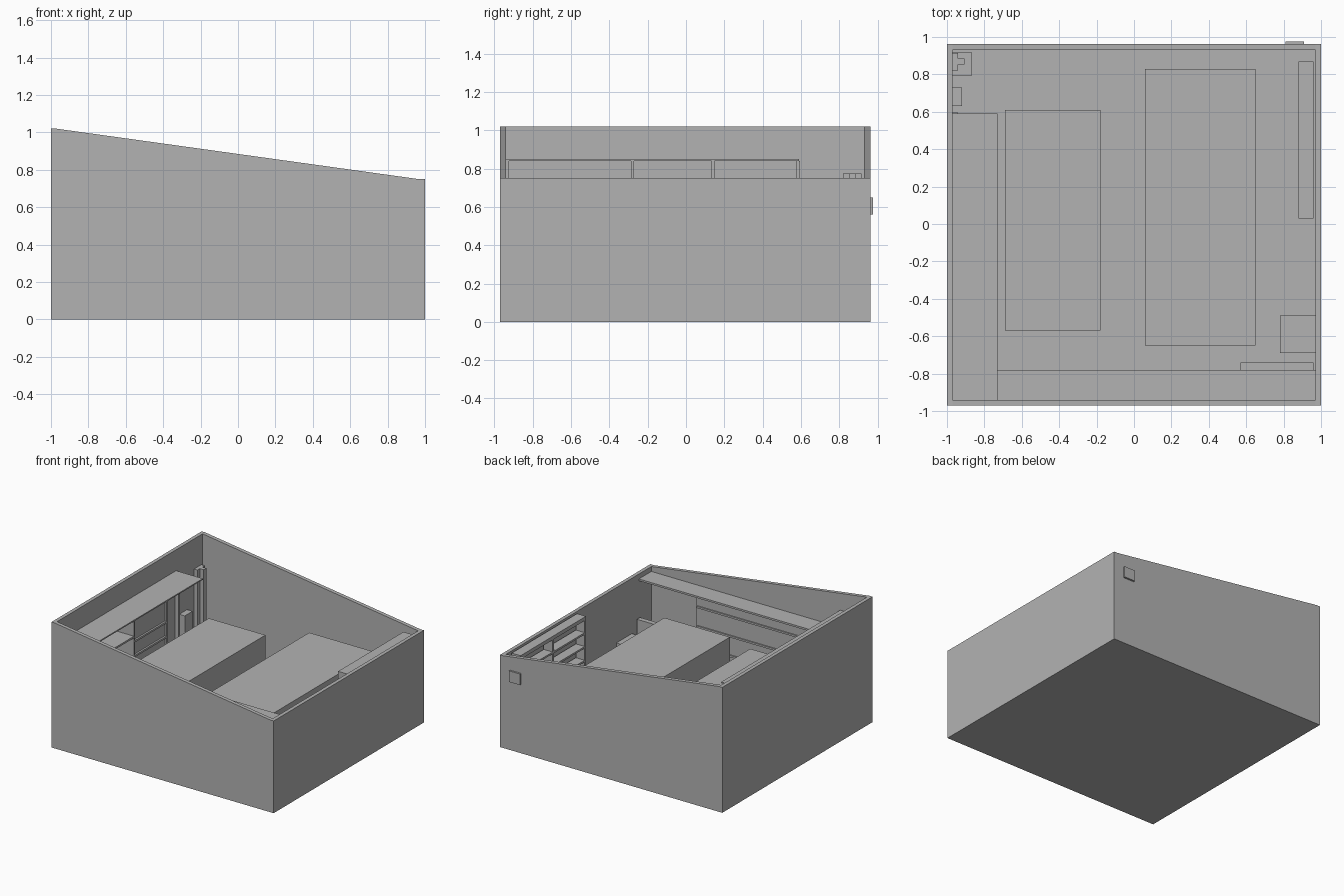
import bpy
import bmesh

if "Cube" in bpy.data.objects:
    bpy.data.objects.remove(bpy.data.objects["Cube"], do_unlink=True)

grey = bpy.data.materials.new("plain_grey")
grey.use_nodes = True
colour = (0.45, 0.45, 0.45, 1)
grey.diffuse_color = colour
grey.node_tree.nodes["Principled BSDF"].inputs["Base Color"].default_value = colour


def finish(name, bm):
    bmesh.ops.recalc_face_normals(bm, faces=bm.faces)
    mesh = bpy.data.meshes.new(name)
    bm.to_mesh(mesh)
    bm.free()
    mesh.materials.append(grey)
    obj = bpy.data.objects.new(name, mesh)
    bpy.context.collection.objects.link(obj)
    return obj


def box(name, xs, ys, zs):
    """Box from its extents on each axis."""
    bm = bmesh.new()
    bmesh.ops.create_cube(bm, size=1)
    for v in bm.verts:
        for i, (lo, hi) in enumerate((xs, ys, zs)):
            v.co[i] = lo if v.co[i] < 0 else hi
    return finish(name, bm)


def wall(name, y0, y1):
    """Side profile with a sloping top, extruded along y."""
    profile = [(-1, 0), (1, 0), (1, LOW), (IN, LOW), (-IN, HIGH), (-1, HIGH)]
    bm = bmesh.new()
    face = bm.faces.new([bm.verts.new((x, y0, z)) for x, z in profile])
    new = bmesh.ops.extrude_face_region(bm, geom=[face])["geom"]
    moved = [g for g in new if isinstance(g, bmesh.types.BMVert)]
    bmesh.ops.translate(bm, vec=(0, y1 - y0, 0), verts=moved)
    return finish(name, bm)


LOW, HIGH, IN = 0.75, 1.02, 0.97
FRONT, BACK = -0.94, 0.93

# Room shell
wall("front_wall", -0.97, FRONT)
wall("back_wall", BACK, 0.962)
box("right_wall", (-1, -IN), (FRONT, BACK), (0, HIGH))
box("left_wall", (IN, 1), (FRONT, BACK), (0, LOW))
box("floor", (-IN, IN), (FRONT, BACK), (0, 0.02))
box("outside_panel", (0.81, 0.91), (0.962, 0.977), (0.56, 0.65))

# Two large tables
box("small_table", (-0.69, -0.18), (-0.57, 0.61), (0.02, 0.53))
box("large_table", (0.06, 0.65), (-0.65, 0.83), (0.02, 0.53))

# Long unit against the high wall
box("high_counter", (-IN, -0.73), (FRONT, 0.59), (0.84, 0.85))
for i, y in enumerate((-0.932, -0.28, 0.14)):
    box(f"high_divider_{i}", (-IN, -0.735), (y - 0.008, y + 0.008), (0.02, 0.84))
box("high_end_post", (-IN, -0.94), (0.575, 0.595), (0.02, 0.84))
for i, z in enumerate((0.25, 0.5, 0.7)):
    box(f"open_shelf_{i}", (-IN, -0.735), (-0.924, -0.288), (z, z + 0.015))
box("drawer_body", (-IN, -0.75), (-0.272, 0.132), (0.02, 0.84))
for i, z in enumerate((0.15, 0.28, 0.41, 0.54, 0.66)):
    box(f"drawer_ledge_{i}", (-0.75, -0.735), (-0.272, 0.132), (z, z + 0.015))

# Counter and cabinet along the front wall
box("front_counter", (-0.73, IN), (FRONT, -0.78), (0.695, 0.71))
box("front_cabinet", (-0.73, 0.46), (FRONT, -0.795), (0.02, 0.695))
for i, z in enumerate((0.14, 0.29, 0.45, 0.61)):
    box(f"cabinet_ledge_{i}", (-0.73, 0.46), (-0.795, -0.785), (z, z + 0.015))
box("low_panel", (0.57, 0.96), (-0.78, -0.74), (0.02, 0.4))
box("stool", (0.78, IN), (-0.69, -0.49), (0.02, 0.3))

# Bookcase against the low wall
for i, y in enumerate((0.03, 0.443, 0.855)):
    box(f"bookcase_upright_{i}", (0.88, 0.96), (y, y + 0.015), (0.02, 0.725))
for i in range(7):
    z = 0.05 + i * 0.1125
    box(f"bookcase_shelf_{i}", (0.88, 0.96), (0.03, 0.87), (z - 0.015, z))
box("bookcase_top", (0.88, 0.96), (0.03, 0.87), (0.725, 0.74))

# Small fittings in the back corner
box("wall_cabinet", (-IN, -0.92), (0.63, 0.73), (0.02, 0.48))
box("corner_base", (-IN, -0.87), (0.79, 0.92), (0.02, 0.3))
box("corner_column", (-IN, -0.94), (0.82, 0.915), (0.3, 0.775))
box("corner_rib", (-0.94, -0.905), (0.852, 0.885), (0.3, 0.775))
